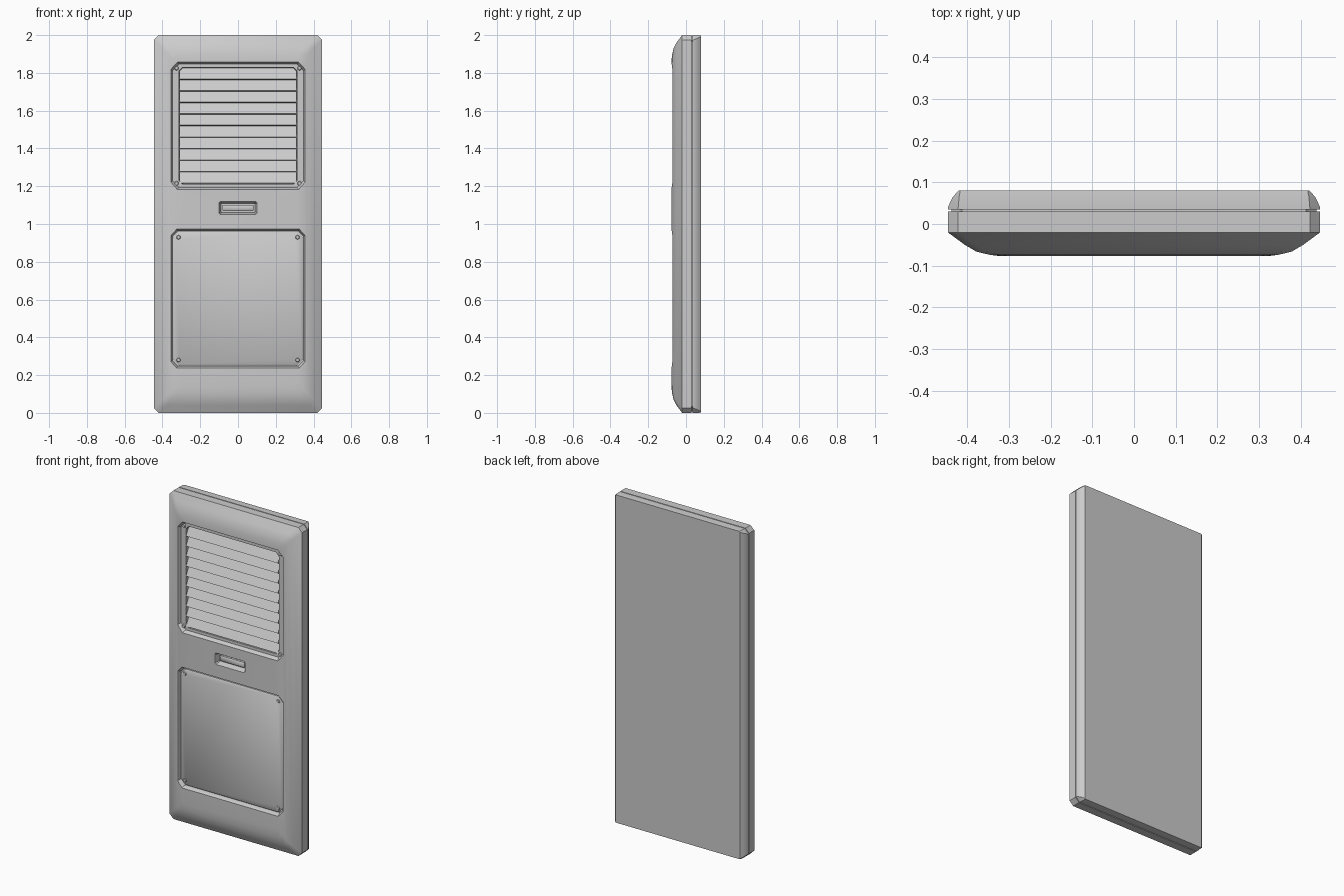
import bpy, bmesh, math
from mathutils import Matrix

cube = bpy.data.objects.get("Cube")
if cube:
    bpy.data.objects.remove(cube, do_unlink=True)

grey = bpy.data.materials.new("panel_grey")
grey.use_nodes = True
COLOR = (0.6, 0.6, 0.6, 1)
grey.diffuse_color = COLOR
grey.node_tree.nodes["Principled BSDF"].inputs["Base Color"].default_value = COLOR


def finish(name, bm):
    bmesh.ops.recalc_face_normals(bm, faces=bm.faces)
    mesh = bpy.data.meshes.new(name)
    bm.to_mesh(mesh)
    bm.free()
    mesh.materials.append(grey)
    obj = bpy.data.objects.new(name, mesh)
    bpy.context.collection.objects.link(obj)
    return obj


def loft(name, rings, cx=0, cz=0):
    """Closed solid through clipped rectangles: (y, half width, half height, corner)."""
    bm = bmesh.new()
    loops = []
    for y, w, h, c in rings:
        pts = []
        for sx, sz in ((1, 1), (-1, 1), (-1, -1), (1, -1)):
            pair = [(sx * w, sz * (h - c)), (sx * (w - c), sz * h)]
            pts += pair if sx * sz > 0 else pair[::-1]
        loops.append([bm.verts.new((cx + x, y, cz + z)) for x, z in pts])
    for a, b in zip(loops, loops[1:]):
        for i in range(8):
            j = (i + 1) % 8
            bm.faces.new((a[i], a[j], b[j], b[i]))
    bm.faces.new(loops[0])
    bm.faces.new(loops[-1])
    return finish(name, bm)


def cut(target, cutter):
    mod = target.modifiers.new(cutter.name, "BOOLEAN")
    mod.object = cutter
    mod.operation = "DIFFERENCE"
    mod.solver = "EXACT"
    cutter.hide_render = True
    cutter.hide_set(True)


def smooth(obj, angle=35):
    bpy.ops.object.select_all(action="DESELECT")
    obj.select_set(True)
    bpy.context.view_layer.objects.active = obj
    bpy.ops.object.shade_smooth_by_angle(angle=math.radians(angle))


# Door body: back slab, seam groove, sloping front
body = loft("door_body", [
    (0.08, 0.42, 0.998, 0.004), (0.065, 0.434, 1, 0.015), (0.04, 0.446, 1, 0.025),
    (0.035, 0.446, 1, 0.025), (0.035, 0.437, 0.992, 0.025), (0.03, 0.437, 0.992, 0.025),
    (0.03, 0.446, 1, 0.025), (-0.02, 0.446, 1, 0.025), (-0.05, 0.405, 0.96, 0.025),
    (-0.066, 0.378, 0.93, 0.025), (-0.074, 0.345, 0.895, 0.025), (-0.077, 0.32, 0.86, 0.025),
], cz=1)

VENT_Z, PANEL_Z, HANDLE_Z = 1.52, 0.605, 1.085

# Recesses with sloping rims
cut(body, loft("vent_surround_cutter", [
    (-0.1, 0.37, 0.35, 0.04), (-0.066, 0.352, 0.331, 0.035), (-0.055, 0.347, 0.326, 0.035)], cz=VENT_Z))
cut(body, loft("vent_cutter", [
    (-0.08, 0.32, 0.315, 0.02), (-0.05, 0.312, 0.308, 0.02), (0.01, 0.31, 0.306, 0.02)], cz=VENT_Z))
cut(body, loft("lower_panel_cutter", [
    (-0.1, 0.37, 0.38, 0.04), (-0.066, 0.352, 0.362, 0.03), (-0.05, 0.348, 0.358, 0.03)], cz=PANEL_Z))
cut(body, loft("handle_cutter", [
    (-0.09, 0.108, 0.041, 0.008), (-0.07, 0.098, 0.031, 0.006), (-0.045, 0.09, 0.024, 0.004)], cz=HANDLE_Z))
smooth(body)

# Lower cover plate
smooth(loft("lower_panel", [
    (-0.045, 0.343, 0.353, 0.03), (-0.058, 0.343, 0.353, 0.03), (-0.063, 0.336, 0.346, 0.028)], cz=PANEL_Z))

# Handle bar inside its pocket
smooth(loft("handle_bar", [
    (-0.04, 0.083, 0.016, 0.004), (-0.057, 0.083, 0.016, 0.004), (-0.061, 0.078, 0.011, 0.003)], cz=HANDLE_Z))

# Overlapping vent slats, lower edge tilted outwards
SLATS, PITCH = 10, 0.061
for i in range(SLATS):
    bm = bmesh.new()
    tilt = Matrix.Rotation(math.radians(-28), 4, "X")
    size = Matrix.Diagonal((0.618, 0.01, 0.068, 1))
    place = Matrix.Translation((0, -0.038, VENT_Z + (i - (SLATS - 1) / 2) * PITCH))
    bmesh.ops.create_cube(bm, size=1, matrix=place @ tilt @ size)
    finish(f"vent_slat_{i + 1}", bm)

# Corner screws on the vent surround and cover plate
for part, z, dx, dz, y in (("vent", VENT_Z, 0.325, 0.305, -0.057), ("panel", PANEL_Z, 0.315, 0.325, -0.064)):
    for sx in (-1, 1):
        for sz in (-1, 1):
            bm = bmesh.new()
            bmesh.ops.create_cone(
                bm, cap_ends=True, segments=10, radius1=0.013, radius2=0.009, depth=0.01,
                matrix=Matrix.Translation((sx * dx, y, z + sz * dz)) @ Matrix.Rotation(math.pi / 2, 4, "X"))
            side, level = "left" if sx > 0 else "right", "upper" if sz > 0 else "lower"
            smooth(finish(f"{part}_screw_{level}_{side}", bm))
